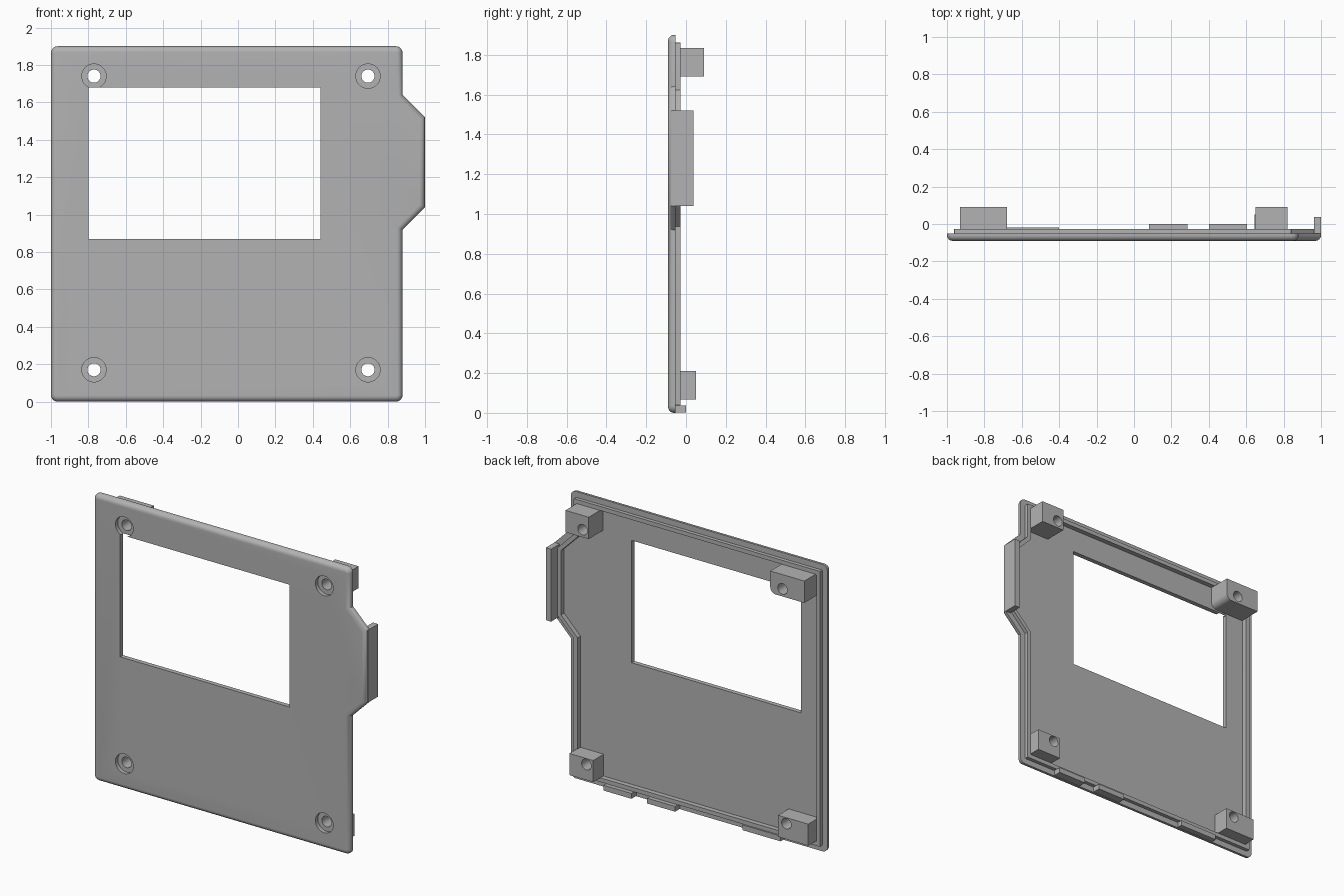
import bpy, bmesh, math
from mathutils import Vector

if "Cube" in bpy.data.objects:
    bpy.data.objects.remove(bpy.data.objects["Cube"])

grey = bpy.data.materials.new("plain_grey")
grey.diffuse_color = (0.45, 0.45, 0.45, 1)
grey.use_nodes = True
grey.node_tree.nodes["Principled BSDF"].inputs["Base Color"].default_value = grey.diffuse_color


def make_object(name, bm):
    bmesh.ops.recalc_face_normals(bm, faces=bm.faces[:])
    mesh = bpy.data.meshes.new(name)
    bm.to_mesh(mesh)
    bm.free()
    mesh.materials.append(grey)
    ob = bpy.data.objects.new(name, mesh)
    bpy.context.collection.objects.link(ob)
    return ob


def loft(name, rings):
    """Closed solid through rings of equal vertex count."""
    bm = bmesh.new()
    loops = [[bm.verts.new(p) for p in ring] for ring in rings]
    n = len(loops[0])
    for a, b in zip(loops, loops[1:]):
        for i in range(n):
            j = (i + 1) % n
            bm.faces.new((a[i], a[j], b[j], b[i]))
    bm.faces.new(loops[0])
    bm.faces.new(loops[-1])
    return make_object(name, bm)


def box(name, x0, x1, y0, y1, z0, z1):
    corners = [(x0, z0), (x1, z0), (x1, z1), (x0, z1)]
    return loft(name, [[(x, y, z) for x, z in corners] for y in (y0, y1)])


def cylinder(name, x, z, r, y0, y1, n=40):
    ring = [(x + r * math.cos(2 * math.pi * i / n), z + r * math.sin(2 * math.pi * i / n))
            for i in range(n)]
    return loft(name, [[(u, y, v) for u, v in ring] for y in (y0, y1)])


def cut(ob, cutters):
    bpy.context.view_layer.objects.active = ob
    for c in cutters:
        m = ob.modifiers.new("cut", 'BOOLEAN')
        m.operation, m.solver, m.object = 'DIFFERENCE', 'EXACT', c
        bpy.ops.object.modifier_apply(modifier=m.name)
    for c in cutters:
        bpy.data.objects.remove(c)


def outline(y, d, radius=0.036, steps=5):
    """Panel outline moved inward by d, the four main corners rounded."""
    base = [Vector(p) for p in ((-1, 0), (0.88, 0), (0.88, 0.92), (1, 1.04),
                                (1, 1.52), (0.88, 1.64), (0.88, 1.9), (-1, 1.9))]
    n, pts = len(base), []
    for i, p in enumerate(base):
        e0 = (p - base[i - 1]).normalized()
        e1 = (base[(i + 1) % n] - p).normalized()
        n0, n1 = Vector((-e0.y, e0.x)), Vector((-e1.y, e1.x))
        miter = (n0 + n1) / (1 + n0.dot(n1))
        q = p + miter * d
        if i in (0, 1, 6, 7):
            r = max(radius - d, 0.004)
            centre = q + miter * r
            for k in range(steps + 1):
                t = k / steps * math.pi / 2
                v = centre - r * (math.cos(t) * n0 + math.sin(t) * n1)
                pts.append((v.x, y, v.y))
        else:
            pts.append((q.x, y, q.y))
    return pts


# Panel: rounded front edge, rear ledge, raised lip and recessed floor
fillet = [(-0.06 - 0.03 * math.cos(t), 0.03 * (1 - math.sin(t)))
          for t in (k / 6 * math.pi / 2 for k in range(7))]
back = [(-0.052, 0), (-0.052, 0.038), (-0.028, 0.038), (-0.028, 0.065), (-0.06, 0.065)]
panel = loft("panel", [outline(y, d) for y, d in fillet + back])

# Window opening and screw recesses
screws = [(x, z) for x in (-0.77, 0.695) for z in (0.17, 1.74)]
cutters = [box("window_cutter", -0.8, 0.44, -0.2, 0.1, 0.87, 1.68)]
for x, z in screws:
    cutters.append(cylinder("recess_cutter", x, z, 0.065, -0.2, -0.065))
    cutters.append(cylinder("hole_cutter", x, z, 0.035, -0.2, 0.2))
cut(panel, cutters)

# Screw bosses behind the corners
parts = [panel]
bosses = {
    "lower_left_boss": (-0.93, -0.71, 0.05, 0.067, 0.21, -0.77, 0.17),
    "lower_right_boss": (0.645, 0.82, 0.05, 0.067, 0.21, 0.695, 0.17),
    "upper_right_boss": (0.65, 0.82, 0.09, 1.69, 1.835, 0.695, 1.74),
}
for name, (x0, x1, y1, z0, z1, hx, hz) in bosses.items():
    boss = box(name, x0, x1, -0.06, y1, z0, z1)
    cut(boss, [cylinder("hole_cutter", hx, hz, 0.035, -0.2, 0.2)])
    parts.append(boss)

# Wide upper boss with one rounded lower corner
corner = [(-0.72 + 0.04 * math.sin(t), 1.73 - 0.04 * math.cos(t))
          for t in (k / 6 * math.pi / 2 for k in range(7))]
profile = [(-0.93, 1.69)] + corner + [(-0.68, 1.835), (-0.93, 1.835)]
boss = loft("upper_left_boss", [[(x, y, z) for x, z in profile] for y in (-0.06, 0.09)])
cut(boss, [cylinder("hole_cutter", -0.77, 1.74, 0.035, -0.2, 0.2)])
parts.append(boss)

# Side plate on the projecting tab
parts.append(box("side_plate", 0.962, 1.0, -0.07, 0.038, 1.04, 1.52))

# Clips along the bottom edge
for i, (x0, x1, y1) in enumerate([(-0.68, -0.4, -0.018), (0.08, 0.285, 0.0), (0.4, 0.605, 0.0)]):
    parts.append(box(f"bottom_clip_{i + 1}", x0, x1, -0.055, y1, 0.003, 0.038))

# Smooth curves, keep hard edges
bpy.ops.object.select_all(action='DESELECT')
for ob in parts:
    ob.select_set(True)
bpy.context.view_layer.objects.active = panel
bpy.ops.object.shade_smooth_by_angle(angle=math.radians(30))
